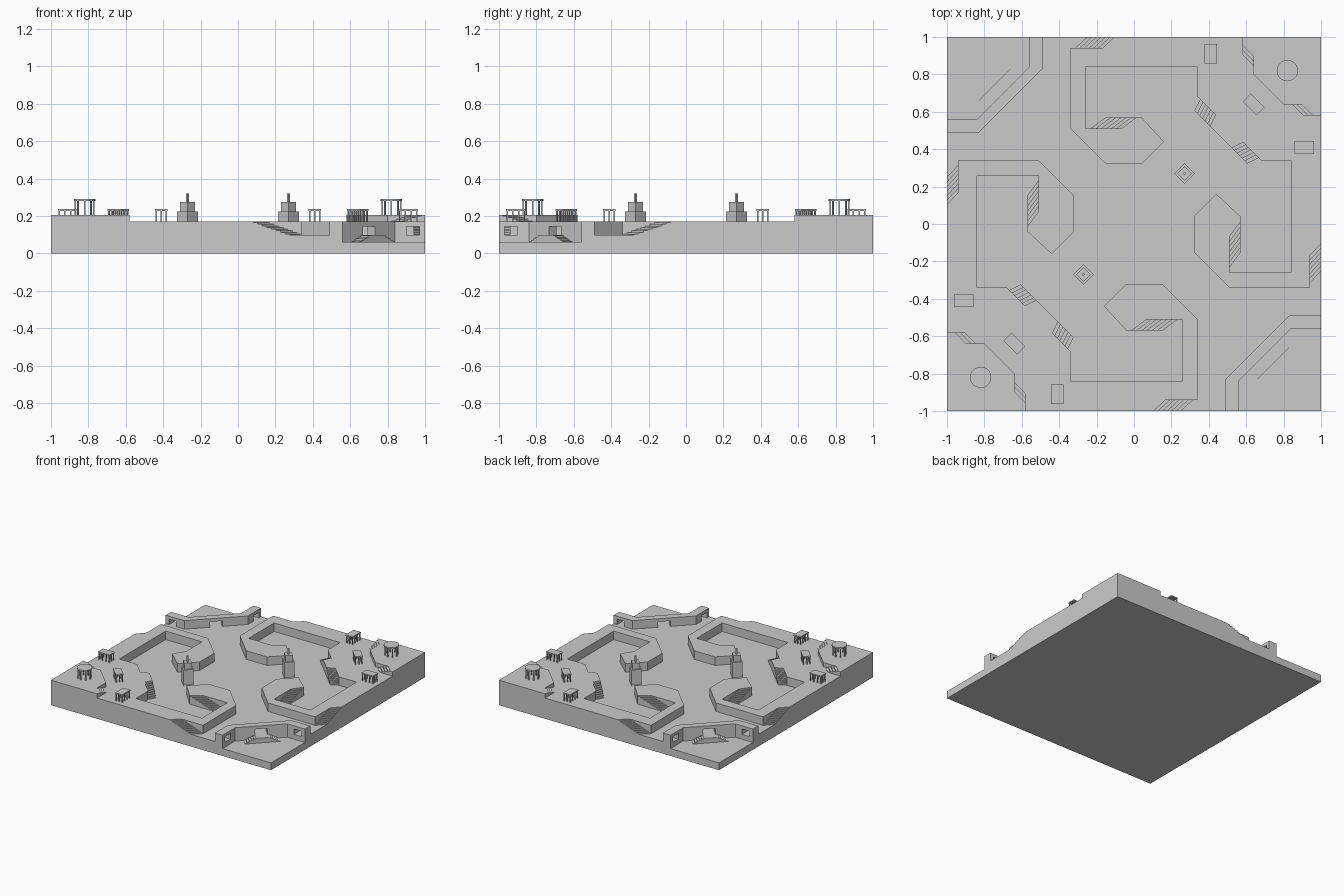
import bpy, bmesh, math
from mathutils import Vector

if "Cube" in bpy.data.objects:
    bpy.data.objects.remove(bpy.data.objects["Cube"])

PIT, FLOOR, DECK, HIGH = 0.06, 0.10, 0.17, 0.205
# the layout repeats about both diagonals
SYM = [lambda x, y: (x, y), lambda x, y: (y, x),
       lambda x, y: (-x, -y), lambda x, y: (-y, -x)]
TURN = [SYM[0], SYM[2]]


def prism(bm, pts, z0, z1, f=SYM[0]):
    p = [f(*q) for q in pts]
    area = sum(a[0] * b[1] - b[0] * a[1] for a, b in zip(p, p[1:] + p[:1]))
    if area < 0:
        p.reverse()
    lo = [bm.verts.new((x, y, z0)) for x, y in p]
    hi = [bm.verts.new((x, y, z1)) for x, y in p]
    bm.faces.new(hi)
    bm.faces.new(lo[::-1])
    n = len(p)
    for i in range(n):
        j = (i + 1) % n
        bm.faces.new((lo[i], lo[j], hi[j], hi[i]))


def finish(bm, name):
    me = bpy.data.meshes.new(name)
    bm.to_mesh(me)
    bm.free()
    ob = bpy.data.objects.new(name, me)
    bpy.context.collection.objects.link(ob)
    return ob


def layer(name, polys, z0, z1, syms):
    bm = bmesh.new()
    for f in syms:
        for p in polys:
            prism(bm, p, z0, z1, f)
    return finish(bm, name)


def stairs(name, p, q, d, z_low, z_high, n):
    """Flight with skewed ends: top edge p-q, running along d."""
    p, q, d = Vector(p), Vector(q), Vector(d)
    bm = bmesh.new()
    for f in SYM:
        for i in range(n):
            a, b = d * (i / n), d * ((i + 1) / n)
            top = z_high - (z_high - z_low) * (i + 0.5) / n
            prism(bm, [tuple(v) for v in (p + a, q + a, q + b, p + b)], z_low, top, f)
    finish(bm, name)


def mirrored(half):
    return half + [(y, x) for x, y in half[:0:-1]]


# ground slab and main floor with two sunken corners
layer("ground_slab", [[(-1, -1), (1, -1), (1, 1), (-1, 1)]], 0, PIT, TURN[:1])
inner = [(0.56, -1), (0.56, -0.84), (0.84, -0.56), (1, -0.56)]
layer("main_floor", [inner + [(1, 1)] + [(-x, -y) for x, y in inner] + [(-1, -1)]],
      PIT, FLOOR, TURN[:1])

# raised decks with hooked walls around the courtyards
half = [(-1, -1), (0.08, -1), (0.145, -0.94), (0.34, -0.94), (0.34, -0.51), (0.15, -0.32),
        (-0.04, -0.32), (-0.16, -0.44), (-0.04, -0.57), (0.04, -0.51), (0.26, -0.51),
        (0.26, -0.84), (-0.34, -0.84), (-0.34, -0.68), (-0.45, -0.57), (-0.42, -0.51)]
layer("raised_deck", [mirrored(half)], FLOOR, DECK, TURN)

# upper corner terraces
half = [(-1, -1), (-0.58, -1), (-0.58, -0.98), (-0.64, -0.92), (-0.64, -0.80)]
layer("corner_terrace", [mirrored(half)], DECK, HIGH, TURN)

# flights of steps
stairs("edge_stairs", (0.08, -1), (0.145, -0.94), (0.195, 0), FLOOR, DECK, 8)
stairs("hook_stairs", (-0.04, -0.57), (0.04, -0.51), (0.22, 0), FLOOR, DECK, 8)
stairs("deck_stairs", (-0.42, -0.51), (-0.45, -0.57), (0.11, -0.11), FLOOR, DECK, 8)
stairs("terrace_stairs", (-0.58, -0.98), (-0.64, -0.92), (0, 0.10), DECK, HIGH, 4)
stairs("pit_stairs", (0.667, -0.733), (0.71, -0.78), (-0.06, -0.06), PIT, FLOOR, 5)
layer("gate_landing", [[(0.667, -0.733), (0.71, -0.78), (0.78, -0.71), (0.733, -0.667)]],
      PIT, FLOOR, TURN)

# diagonal parapet walls with side doors and a middle gate
A = [(0.49, -1), (0.49, -0.97), (0.49, -0.90), (0.49, -0.83), (0.627, -0.693), (0.66, -0.66)]
B = [(0.56, -1), (0.56, -0.97), (0.56, -0.90), (0.56, -0.84), (0.667, -0.733), (0.70, -0.70)]


def seg(i, j):
    return A[i:j + 1] + B[i:j + 1][::-1]


layer("parapet_piers", [seg(0, 1), seg(2, 4)], FLOOR, DECK, SYM)
layer("parapet_lintels", [seg(1, 2), seg(4, 5)], 0.145, DECK, SYM)


# stepped beacon towers
def diamond(r):
    return [(0.27 + r, 0.27), (0.27, 0.27 + r), (0.27 - r, 0.27), (0.27, 0.27 - r)]


for name, r, z0, z1 in (("tower_base", 0.055, FLOOR, 0.225), ("tower_upper", 0.04, 0.225, 0.275),
                        ("tower_mast", 0.009, 0.275, 0.32)):
    layer(name, [diamond(r)], z0, z1, TURN)


# open pavilions: posts under a thin roof
def rect(cx, cy, w, h, ang, ox=0, oy=0):
    c, s = math.cos(ang), math.sin(ang)
    pts = [(ox + sx * w / 2, oy + sy * h / 2) for sx, sy in ((-1, -1), (1, -1), (1, 1), (-1, 1))]
    return [(cx + x * c - y * s, cy + x * s + y * c) for x, y in pts]


def pavilion(name, cx, cy, w, h, ang, syms):
    posts = [rect(cx, cy, 0.007, 0.007, ang, sx * (w / 2 - 0.006), k * (h / 2 - 0.006))
             for sx in (-1, 1) for k in (-1, -0.35, 0.35, 1)]
    posts += [rect(cx, cy, 0.007, 0.007, ang, 0, k * (h / 2 - 0.006)) for k in (-1, 1)]
    layer(name + "_posts", posts, DECK, 0.228, syms)
    layer(name + "_roof", [rect(cx, cy, w, h, ang)], 0.228, 0.237, syms)


pavilion("edge_pavilion", 0.41, 0.91, 0.065, 0.105, 0, SYM)
pavilion("corner_pavilion", 0.64, 0.64, 0.06, 0.105, math.pi / 4, TURN)

# round pavilions on the terraces
ring = [(0.82 + 0.057 * math.cos(math.tau * i / 20), 0.82 + 0.057 * math.sin(math.tau * i / 20))
        for i in range(20)]
posts = [rect(0.82, 0.82, 0.008, 0.008, math.tau * i / 8, 0.049, 0) for i in range(8)]
layer("round_pavilion_posts", posts, HIGH, 0.28, TURN)
layer("round_pavilion_roof", [ring], 0.28, 0.29, TURN)
